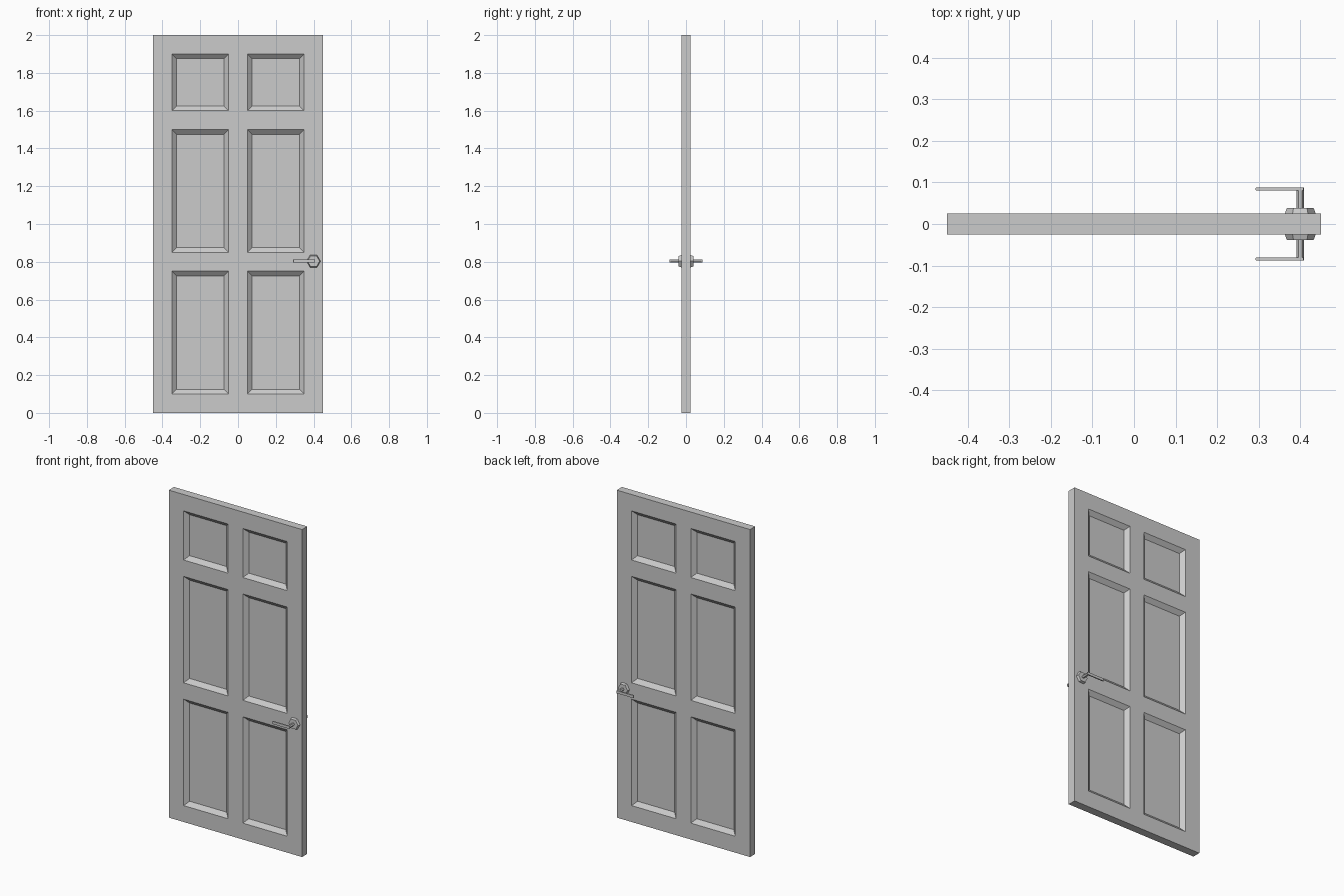
import bpy, bmesh, math
from mathutils import Matrix, Vector

if "Cube" in bpy.data.objects:
    bpy.data.objects.remove(bpy.data.objects["Cube"])

grey = bpy.data.materials.new("light grey")
grey.diffuse_color = (0.6, 0.6, 0.6, 1)
grey.use_nodes = True
grey.node_tree.nodes["Principled BSDF"].inputs["Base Color"].default_value = grey.diffuse_color


def finish(name, bm):
    bmesh.ops.recalc_face_normals(bm, faces=bm.faces[:])
    me = bpy.data.meshes.new(name)
    bm.to_mesh(me)
    bm.free()
    me.materials.append(grey)
    ob = bpy.data.objects.new(name, me)
    bpy.context.collection.objects.link(ob)
    return ob


# Door slab: a grid sheet extruded to thickness, panel cells sunk on both faces
HALF = 0.025
XS = [-0.45, -0.35, -0.05, 0.05, 0.35, 0.45]
ZS = [0, 0.1, 0.75, 0.85, 1.5, 1.6, 1.9, 2.0]
bm = bmesh.new()
grid = [[bm.verts.new((x, -HALF, z)) for z in ZS] for x in XS]
for i in range(len(XS) - 1):
    for j in range(len(ZS) - 1):
        bm.faces.new((grid[i][j], grid[i + 1][j], grid[i + 1][j + 1], grid[i][j + 1]))
ext = bmesh.ops.extrude_face_region(bm, geom=bm.faces[:], use_keep_orig=True)
back = [v for v in ext["geom"] if isinstance(v, bmesh.types.BMVert)]
bmesh.ops.translate(bm, verts=back, vec=(0, 2 * HALF, 0))
bmesh.ops.recalc_face_normals(bm, faces=bm.faces[:])


def is_panel(f):
    c = f.calc_center_median()
    return abs(f.normal.y) > 0.9 and 0.05 < abs(c.x) < 0.35 and any(
        a < c.z < b for a, b in ((0.1, 0.75), (0.85, 1.5), (1.6, 1.9)))


bmesh.ops.inset_individual(bm, faces=[f for f in bm.faces if is_panel(f)],
                           thickness=0.025, depth=-0.022, use_even_offset=True)
finish("door_slab", bm)

HX, HZ = 0.4, 0.803


def hex_prism(name, side, r1, r2, y1, y2):
    """Six-sided prism along y, corners pointing left and right."""
    bm = bmesh.new()
    bmesh.ops.create_cone(bm, cap_ends=True, segments=6, radius1=r1, radius2=r2, depth=y2 - y1)
    # Put a corner on the x axis
    a = max(bm.verts, key=lambda v: v.co.x).co
    bmesh.ops.rotate(bm, verts=bm.verts[:], matrix=Matrix.Rotation(-math.atan2(a.y, a.x), 3, 'Z'))
    for v in bm.verts:
        x, y, z = v.co
        v.co = Vector((HX + x, side * ((y1 + y2) / 2 + z), HZ + y))
    finish(name, bm)


def lever(name, side):
    """Thin flat bar with a clipped tip."""
    prof = [(0.408, 0.081), (0.408, 0.088), (0.294, 0.088),
            (0.292, 0.086), (0.292, 0.083), (0.294, 0.081)]
    bm = bmesh.new()
    lo, hi = [[bm.verts.new((x, side * y, HZ + dz)) for x, y in prof] for dz in (-0.008, 0.008)]
    bm.faces.new(lo)
    bm.faces.new(hi)
    for i in range(len(prof)):
        k = (i + 1) % len(prof)
        bm.faces.new((lo[i], lo[k], hi[k], hi[i]))
    finish(name, bm)


# Handles on both faces
for side, tag in ((-1, "front"), (1, "back")):
    hex_prism(tag + "_handle_rose", side, 0.038, 0.032, HALF - 0.002, 0.039)
    hex_prism(tag + "_handle_stem", side, 0.009, 0.009, 0.037, 0.088)
    lever(tag + "_handle_lever", side)
